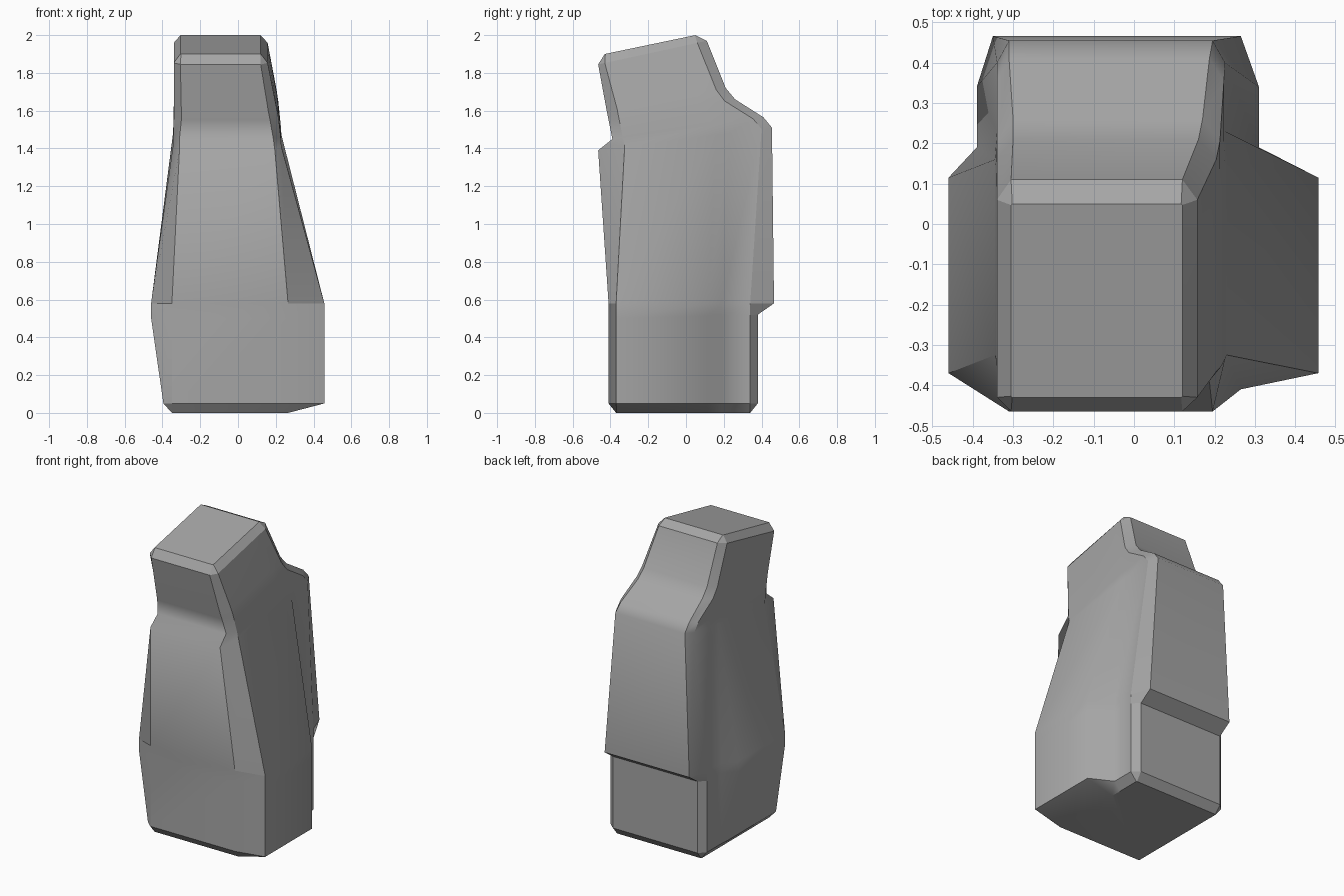
import bpy
import bmesh

cube = bpy.data.objects.get("Cube")
if cube:
    bpy.data.objects.remove(cube)

stone = bpy.data.materials.new("stone_grey")
stone.use_nodes = True
stone.diffuse_color = (0.38, 0.38, 0.38, 1)
bsdf = next(n for n in stone.node_tree.nodes if n.type == 'BSDF_PRINCIPLED')
bsdf.inputs["Base Color"].default_value = (0.38, 0.38, 0.38, 1)
bsdf.inputs["Roughness"].default_value = 0.8


def section(x_face, x_side, x_rear, y_face, y_side, y_step, z_ends):
    """Chamfered cross-section with a step in each side, tilted from front to back."""
    (fl, fr), (sl, sr), (rl, rr) = x_face, x_side, x_rear
    (yf, yb), (cf, cb), (m, n) = y_face, y_side, y_step
    zf, zb = z_ends
    outline = [(fl, yf), (fr, yf), (sr, cf), (sr, m), (rr, n), (rr, cb),
               (fr, yb), (fl, yb), (rl, cb), (rl, n), (sl, m), (sl, cf)]
    return [(x, y, zf + (zb - zf) * (y - yf) / (yb - yf)) for x, y in outline]


face = (-0.35, 0.265)
rear = (-0.39, 0.31)
side = (-0.46, 0.457)
ends = (-0.41, 0.38)
chamfer = (-0.37, 0.34)
step = (0.115, 0.19)

sections = [
    # base bevel
    section((-0.347, 0.262), face, face, (-0.37, 0.34), (-0.367, 0.337), step, (0, 0)),
    # straight base
    section(face, (-0.395, 0.457), rear, ends, chamfer, step, (0.05, 0.05)),
    section(face, side, rear, ends, chamfer, step, (0.5, 0.52)),
    # rear ledge
    section(face, side, rear, (-0.41, 0.466), chamfer, step, (0.58, 0.58)),
    # tapered body up to the shoulders
    section((-0.31, 0.195), (-0.345, 0.23), (-0.34, 0.226), (-0.465, 0.455),
            (-0.325, 0.40), (0.16, 0.23), (1.39, 1.51)),
    section((-0.31, 0.187), (-0.342, 0.226), (-0.34, 0.223), (-0.39, 0.41),
            (-0.335, 0.355), (0.14, 0.2), (1.45, 1.565)),
    section((-0.3, 0.17), (-0.34, 0.215), (-0.34, 0.213), (-0.41, 0.26),
            (-0.355, 0.205), (0.08, 0.13), (1.55, 1.66)),
    # head
    section((-0.3, 0.16), (-0.34, 0.205), (-0.34, 0.204), (-0.42, 0.21),
            (-0.365, 0.16), (0.06, 0.1), (1.6, 1.72)),
    section((-0.305, 0.12), (-0.34, 0.157), (-0.34, 0.157), (-0.465, 0.11),
            (-0.43, 0.06), (-0.05, 0), (1.845, 1.97)),
    section((-0.302, 0.117), (-0.305, 0.12), (-0.305, 0.12), (-0.43, 0.05),
            (-0.427, 0.047), (-0.05, 0), (1.9, 2.0)),
]

bm = bmesh.new()
rings = [[bm.verts.new(p) for p in s] for s in sections]
count = len(rings[0])
for low, high in zip(rings, rings[1:]):
    for i in range(count):
        j = (i + 1) % count
        bm.faces.new((low[i], low[j], high[j], high[i]))
bm.faces.new(rings[0][::-1])
bm.faces.new(rings[-1])
bmesh.ops.recalc_face_normals(bm, faces=bm.faces[:])

# Soft side steps and shoulder curves, crisp chamfers elsewhere
bm.verts.index_update()
soft_columns = {3, 4, 9, 10}
soft_rings = {4, 5, 6, 7}
for f in bm.faces:
    f.smooth = True
for e in bm.edges:
    a, b = (v.index for v in e.verts)
    if a // count == b // count:
        soft = a // count in soft_rings
    else:
        soft = a % count in soft_columns
    e.smooth = soft or e.calc_face_angle(0) < 0.4

mesh = bpy.data.meshes.new("standing_stone")
bm.to_mesh(mesh)
bm.free()
mesh.materials.append(stone)
bpy.context.scene.collection.objects.link(bpy.data.objects.new("standing_stone", mesh))
